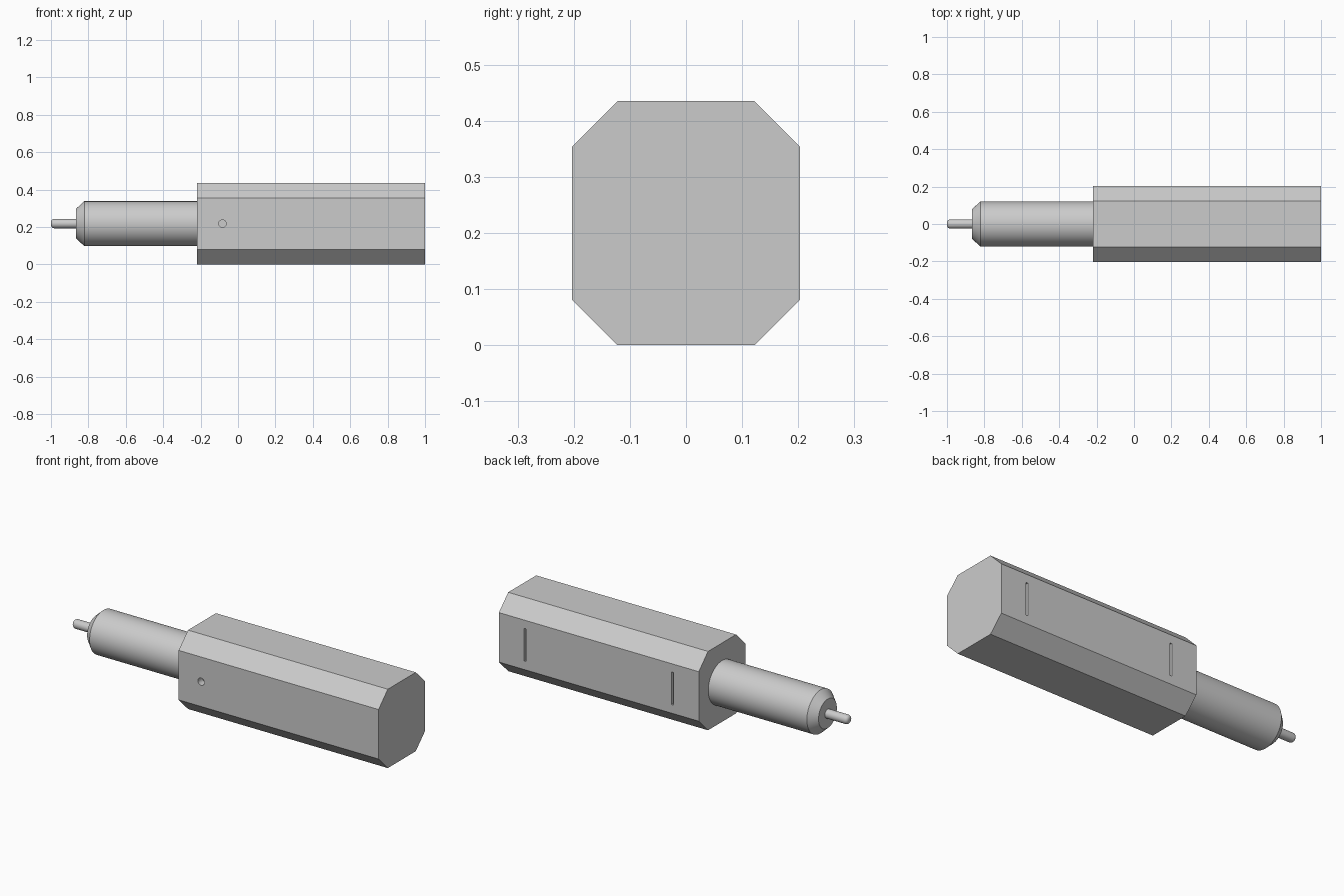
import bpy, bmesh, math
from mathutils import Matrix, Vector

if "Cube" in bpy.data.objects:
    bpy.data.objects.remove(bpy.data.objects["Cube"])

AXIS_Z = 0.218


def make_object(name, bm):
    bmesh.ops.recalc_face_normals(bm, faces=bm.faces[:])
    mesh = bpy.data.meshes.new(name)
    bm.to_mesh(mesh)
    bm.free()
    ob = bpy.data.objects.new(name, mesh)
    bpy.context.collection.objects.link(ob)
    return ob


def lathe(name, profile, steps=64):
    """Turn an (x, radius) profile around the long axis."""
    bm = bmesh.new()
    verts = [bm.verts.new((x, 0, AXIS_Z + r)) for x, r in profile]
    edges = [bm.edges.new(pair) for pair in zip(verts, verts[1:])]
    bmesh.ops.spin(bm, geom=verts + edges, cent=(0, 0, AXIS_Z), axis=(1, 0, 0),
                   angle=math.tau, steps=steps)
    bmesh.ops.remove_doubles(bm, verts=bm.verts[:], dist=1e-5)
    ob = make_object(name, bm)
    bpy.ops.object.select_all(action='DESELECT')
    bpy.context.view_layer.objects.active = ob
    ob.select_set(True)
    bpy.ops.object.shade_smooth_by_angle(angle=math.radians(30))
    return ob


def cut(target, cutter):
    """Subtract the cutter, then remove it."""
    mod = target.modifiers.new("recess", 'BOOLEAN')
    mod.operation, mod.solver, mod.object = 'DIFFERENCE', 'EXACT', cutter
    cutter.hide_render = True
    bpy.context.view_layer.objects.active = target
    bpy.ops.object.modifier_apply(modifier=mod.name)
    bpy.data.objects.remove(cutter)


# Chamfered block housing
W, H, C = 0.203, 0.435, 0.081
section = [(-W + C, 0), (W - C, 0), (W, C), (W, H - C),
           (W - C, H), (-W + C, H), (-W, H - C), (-W, C)]
bm = bmesh.new()
end = bm.faces.new([bm.verts.new((-0.22, y, z)) for y, z in section])
ext = bmesh.ops.extrude_face_region(bm, geom=[end], use_keep_orig=True)
bmesh.ops.translate(bm, vec=(1.22, 0, 0),
                    verts=[v for v in ext["geom"] if isinstance(v, bmesh.types.BMVert)])
housing = make_object("housing", bm)

# Small round hole in the front face
bm = bmesh.new()
bmesh.ops.create_cone(bm, cap_ends=True, segments=24, radius1=0.02, radius2=0.02, depth=0.08,
                      matrix=Matrix.Translation((-0.083, -W, AXIS_Z)) @ Matrix.Rotation(math.pi / 2, 4, 'X'))
cut(housing, make_object("hole_cutter", bm))

# Two thin upright slots in the back face
for x in (-0.06, 0.84):
    bm = bmesh.new()
    bmesh.ops.create_cube(bm, size=1, matrix=Matrix.Translation((x, W, AXIS_Z))
                          @ Matrix.Diagonal((0.012, 0.04, 0.18, 1)))
    cut(housing, make_object("slot_cutter", bm))

# Round barrel with a chamfered nose
lathe("barrel", [(-0.22, 0), (-0.22, 0.12), (-0.822, 0.12), (-0.865, 0.08), (-0.865, 0)])

# Tip pin with a rounded end
R = 0.025
tip = [(-1 + 0.018 * (1 - math.sin(a)), R - 0.018 * (1 - math.cos(a)))
       for a in (math.pi / 2 * i / 5 for i in range(6))]
lathe("tip_pin", [(-0.86, 0), (-0.86, R)] + tip + [(-1, 0)], 32)
